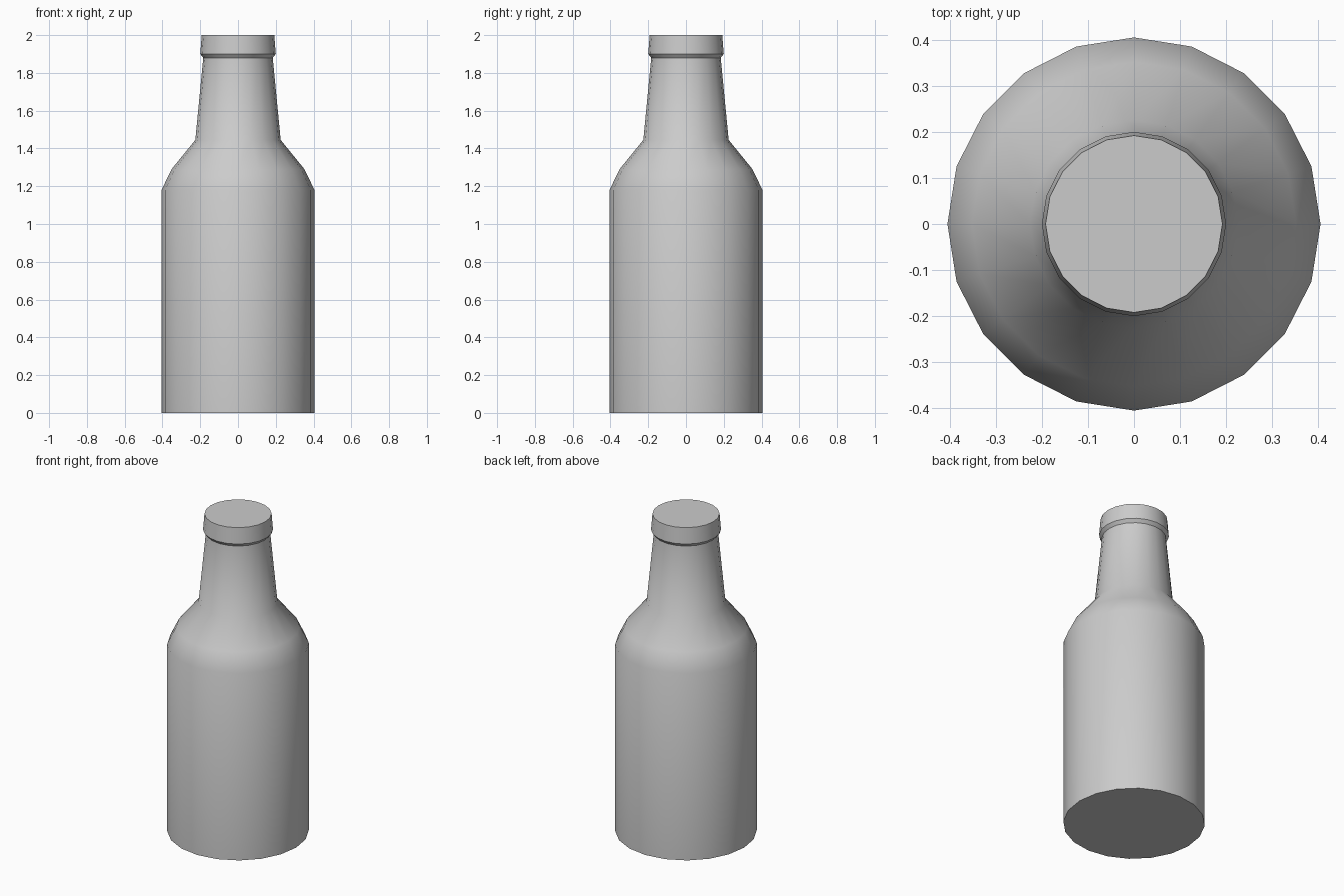
import bpy, bmesh, math

if "Cube" in bpy.data.objects:
    bpy.data.objects.remove(bpy.data.objects["Cube"])

SIDES = 20


def lathe(name, profile):
    """Revolve a (radius, height) profile around z and close both ends."""
    bm = bmesh.new()
    rings = []
    for r, z in profile:
        rings.append([bm.verts.new((r * math.cos(math.tau * i / SIDES),
                                    r * math.sin(math.tau * i / SIDES), z))
                      for i in range(SIDES)])
    for low, high in zip(rings, rings[1:]):
        for i in range(SIDES):
            j = (i + 1) % SIDES
            bm.faces.new((low[i], low[j], high[j], high[i]))
    bm.faces.new(rings[0][::-1])
    bm.faces.new(rings[-1])
    mesh = bpy.data.meshes.new(name)
    bm.to_mesh(mesh)
    bm.free()
    obj = bpy.data.objects.new(name, mesh)
    bpy.context.collection.objects.link(obj)
    bpy.ops.object.select_all(action='DESELECT')
    obj.select_set(True)
    bpy.context.view_layer.objects.active = obj
    bpy.ops.object.shade_smooth_by_angle(angle=math.radians(36))
    return obj


# Bottle: straight body, rounded shoulder, tapered neck, flared closed lip
lathe("bottle", [
    (0.405, 0.0), (0.405, 1.18),      # body
    (0.352, 1.29), (0.226, 1.445),    # shoulder
    (0.184, 1.88),                    # neck
    (0.20, 1.90), (0.192, 2.0),       # lip
])
